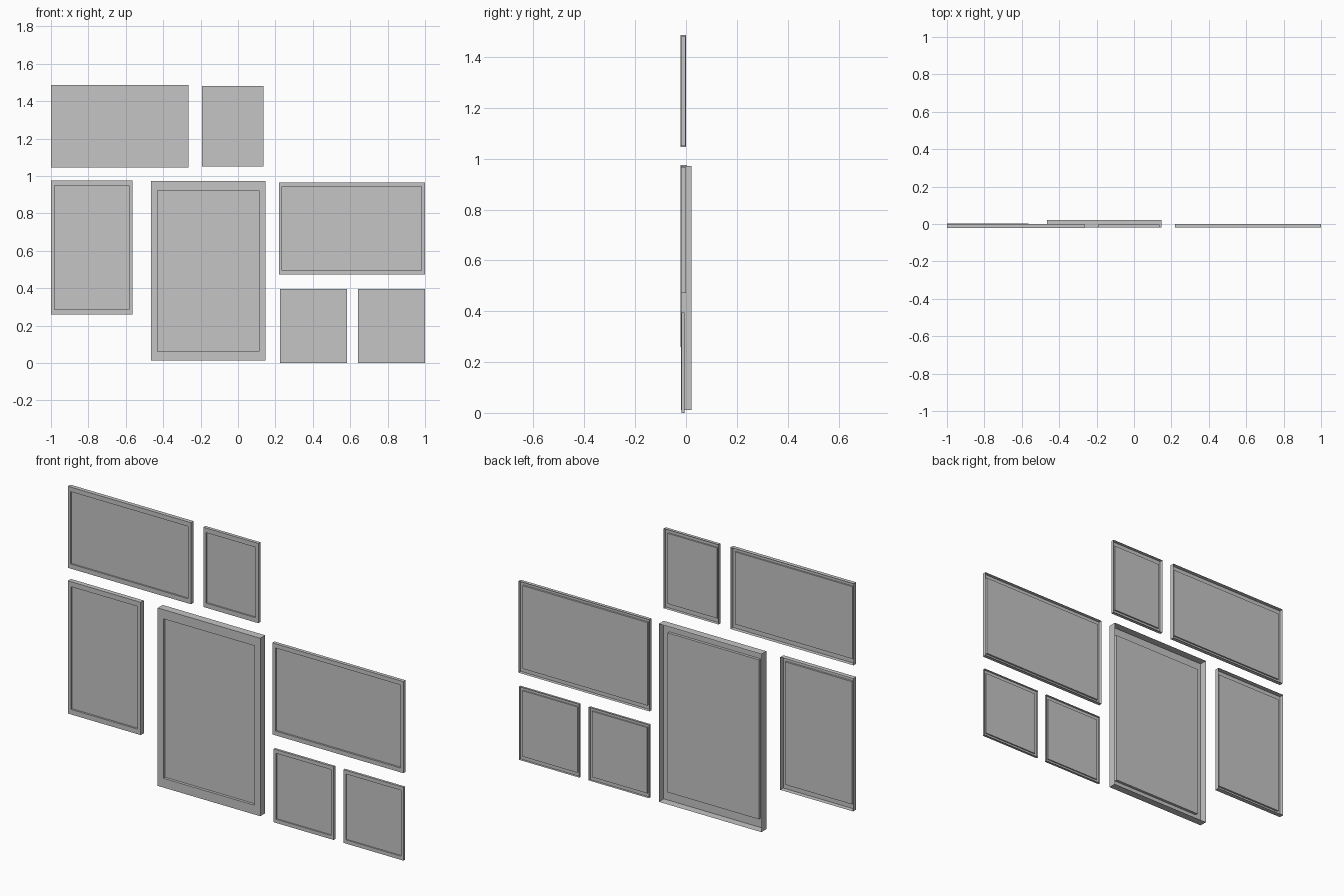
import bpy
import bmesh

cube = bpy.data.objects.get("Cube")
if cube:
    bpy.data.objects.remove(cube, do_unlink=True)

# One plain light grey for every frame
grey = bpy.data.materials.new("light_grey")
grey.use_nodes = True
COLOUR = (0.56, 0.56, 0.56, 1.0)
grey.diffuse_color = COLOUR
grey.node_tree.nodes["Principled BSDF"].inputs["Base Color"].default_value = COLOUR


def picture_frame(name, x0, x1, z0, z1, front, back, side, rail, recess):
    """Open-backed tray: outer walls, front border, recessed picture panel."""
    bm = bmesh.new()

    def ring(dx, dz, y):
        corners = ((x0 + dx, z0 + dz), (x1 - dx, z0 + dz),
                   (x1 - dx, z1 - dz), (x0 + dx, z1 - dz))
        return [bm.verts.new((x, y, z)) for x, z in corners]

    rings = [ring(0, 0, back), ring(0, 0, front),
             ring(side, rail, front), ring(side, rail, front + recess)]
    for a, b in zip(rings, rings[1:]):
        for i in range(4):
            j = (i + 1) % 4
            bm.faces.new((a[i], a[j], b[j], b[i]))
    bm.faces.new(rings[-1])

    mesh = bpy.data.meshes.new(name)
    bm.to_mesh(mesh)
    bm.free()
    mesh.materials.append(grey)
    obj = bpy.data.objects.new(name, mesh)
    bpy.context.collection.objects.link(obj)


# Name, left, right, bottom, top, front, back, side border, rail border, recess
picture_frame("upper_wide_frame", -1, -0.265, 1.046, 1.486, -0.022, 0, 0.017, 0.025, 0.008)
picture_frame("upper_small_frame", -0.193, 0.135, 1.05, 1.48, -0.02, -0.002, 0.016, 0.025, 0.008)
picture_frame("middle_tall_frame", -1, -0.565, 0.26, 0.976, -0.022, 0.004, 0.018, 0.027, 0.01)
picture_frame("large_centre_frame", -0.465, 0.147, 0.012, 0.972, -0.02, 0.022, 0.034, 0.05, 0.015)
picture_frame("middle_wide_frame", 0.218, 1, 0.472, 0.966, -0.019, 0, 0.018, 0.023, 0.01)

# Matching pair of small frames at the bottom
for side, left in (("inner", 0.225), ("outer", 0.641)):
    picture_frame("lower_" + side + "_frame", left, left + 0.359, 0, 0.395,
                  -0.018, -0.005, 0.015, 0.02, 0.007)
